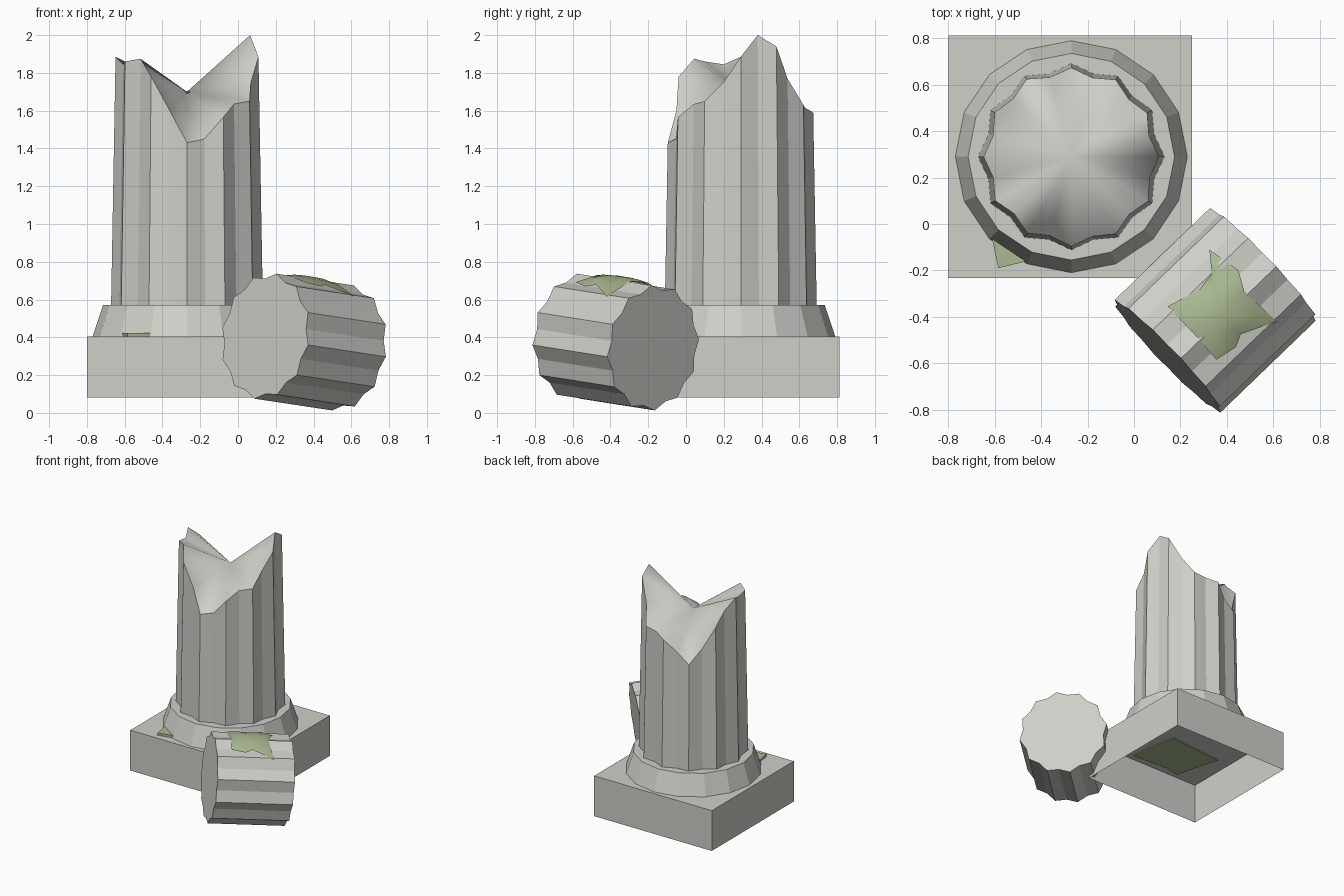
import bpy, bmesh
from math import sin, cos, radians, sqrt, tau
from mathutils import Vector, Matrix

if "Cube" in bpy.data.objects:
    bpy.data.objects.remove(bpy.data.objects["Cube"])


def material(name, color):
    m = bpy.data.materials.new(name)
    m.diffuse_color = (*color, 1)
    m.use_nodes = True
    m.node_tree.nodes["Principled BSDF"].inputs["Base Color"].default_value = m.diffuse_color
    return m


stone = material("stone", (0.62, 0.63, 0.58))
moss = material("moss", (0.40, 0.48, 0.28))


def finish(name, bm, mat):
    bmesh.ops.recalc_face_normals(bm, faces=bm.faces)
    me = bpy.data.meshes.new(name)
    bm.to_mesh(me)
    bm.free()
    ob = bpy.data.objects.new(name, me)
    bpy.context.collection.objects.link(ob)
    me.materials.append(mat)
    return ob


def bridge(bm, a, b, smooth=False):
    n = len(a)
    for i in range(n):
        f = bm.faces.new((a[i], a[(i + 1) % n], b[(i + 1) % n], b[i]))
        f.smooth = smooth


def ring(bm, n, radius, z, center=(0, 0), phase=0.0):
    """radius(i) and z(i) give each corner of the ring"""
    return [bm.verts.new((center[0] + radius(i) * cos(phase + tau * i / n),
                          center[1] + radius(i) * sin(phase + tau * i / n), z(i)))
            for i in range(n)]


C = (-0.27, 0.29)

# plinth: block that is open underneath
bm = bmesh.new()
bmesh.ops.create_cube(bm, size=1, matrix=Matrix.Translation((-0.274, 0.29, 0.243))
                      @ Matrix.Diagonal((1.05, 1.045, 0.325, 1)))
bottom = min(bm.faces, key=lambda f: f.calc_center_median().z)
bmesh.ops.delete(bm, geom=[bottom], context='FACES_ONLY')
plinth = finish("plinth", bm, stone)

# base ring: 16-sided tapered collar
bm = bmesh.new()
lo = ring(bm, 16, lambda i: 0.50, lambda i: 0.405, C)
hi = ring(bm, 16, lambda i: 0.445, lambda i: 0.57, C)
bridge(bm, lo, hi)
bm.faces.new(hi)
bm.faces.new(lo)
finish("base_ring", bm, stone)

# broken shaft: 12 flutes, jagged rim, smooth fracture fanning from the centre
rim = [1.885, 2.0, 1.94, 1.77, 1.63, 1.615, 1.59, 1.5, 1.42, 1.53, 1.70, 1.80,
       1.885, 1.845, 1.86, 1.875, 1.78, 1.60, 1.43, 1.45, 1.565, 1.635, 1.65, 1.75]


def flute(i):
    return 1.0 if i % 2 == 0 else 0.92


bm = bmesh.new()
lo = ring(bm, 24, lambda i: 0.402 * flute(i), lambda i: 0.565, C)
hi = ring(bm, 24, lambda i: (0.402 - 0.018 * (rim[i] - 0.57)) * flute(i),
          lambda i: rim[i], C)
bridge(bm, lo, hi)
bm.faces.new(lo)
mid = bm.verts.new((*C, 1.70))
for i in range(24):
    f = bm.faces.new((hi[i], hi[(i + 1) % 24], mid))
    f.smooth = True
for e in bm.edges:
    if not all(f.smooth for f in e.link_faces):
        e.smooth = False
finish("broken_shaft", bm, stone)

# fallen drum: fluted cylinder lying on its side, slightly tilted
D = Vector((0.35, -0.372, 0.375))
axis = Vector((0.41, 0.395, -0.062)).normalized()
side = Vector((axis.y, -axis.x, 0)).normalized()
up = side.cross(axis)
if up.z < 0:
    up = -up
bm = bmesh.new()
ends = []
for a in (-0.287, 0.287):
    loop = []
    for i in range(24):
        t = radians(8) + tau * i / 24
        r = 0.336 * flute(i)
        loop.append(bm.verts.new(D + axis * a + side * r * sin(t) + up * r * cos(t)))
    ends.append(loop)
bridge(bm, *ends)
for loop in ends:
    bm.faces.new(loop)
finish("fallen_drum", bm, stone)

# moss draped over the drum
outline = [(.325, -.11), (.45, -.2), (.475, -.29), (.615, -.42), (.46, -.475), (.44, -.53),
           (.355, -.585), (.26, -.475), (.145, -.355), (.285, -.28), (.335, -.215)]
center = Vector((0.37, -0.365))
flat_axis = Vector((axis.x, axis.y))


def drape(p, lift):
    d = p - Vector((D.x, D.y))
    s = d.dot(Vector((side.x, side.y)))
    a = d.dot(flat_axis)
    return (p.x, p.y, D.z - 0.11 * a + sqrt((0.336 + lift) ** 2 - s * s))


bm = bmesh.new()
loops = []
for k, lift in ((1.0, 0.003), (0.67, 0.012), (0.33, 0.015)):
    loops.append([bm.verts.new(drape(center.lerp(Vector(p), k), lift)) for p in outline])
bridge(bm, loops[0], loops[1], True)
bridge(bm, loops[1], loops[2], True)
mid = bm.verts.new(drape(center, 0.016))
n = len(outline)
for i in range(n):
    bm.faces.new((loops[2][i], loops[2][(i + 1) % n], mid)).smooth = True
finish("drum_moss", bm, moss)

# moss creeping out from under the base ring
patch = [(-.585, -.19), (-.46, -.16), (-.30, -.17), (-.14, -.18), (-.16, 0), (-.2, .22),
         (-.42, .2), (-.68, .18), (-.64, .05), (-.61, -.07)]
bm = bmesh.new()
low = [bm.verts.new((x, y, 0.398)) for x, y in patch]
top = [bm.verts.new((x, y, 0.424)) for x, y in patch]
bridge(bm, low, top)
bm.faces.new(low)
bm.faces.new(top)
finish("plinth_moss", bm, moss)
